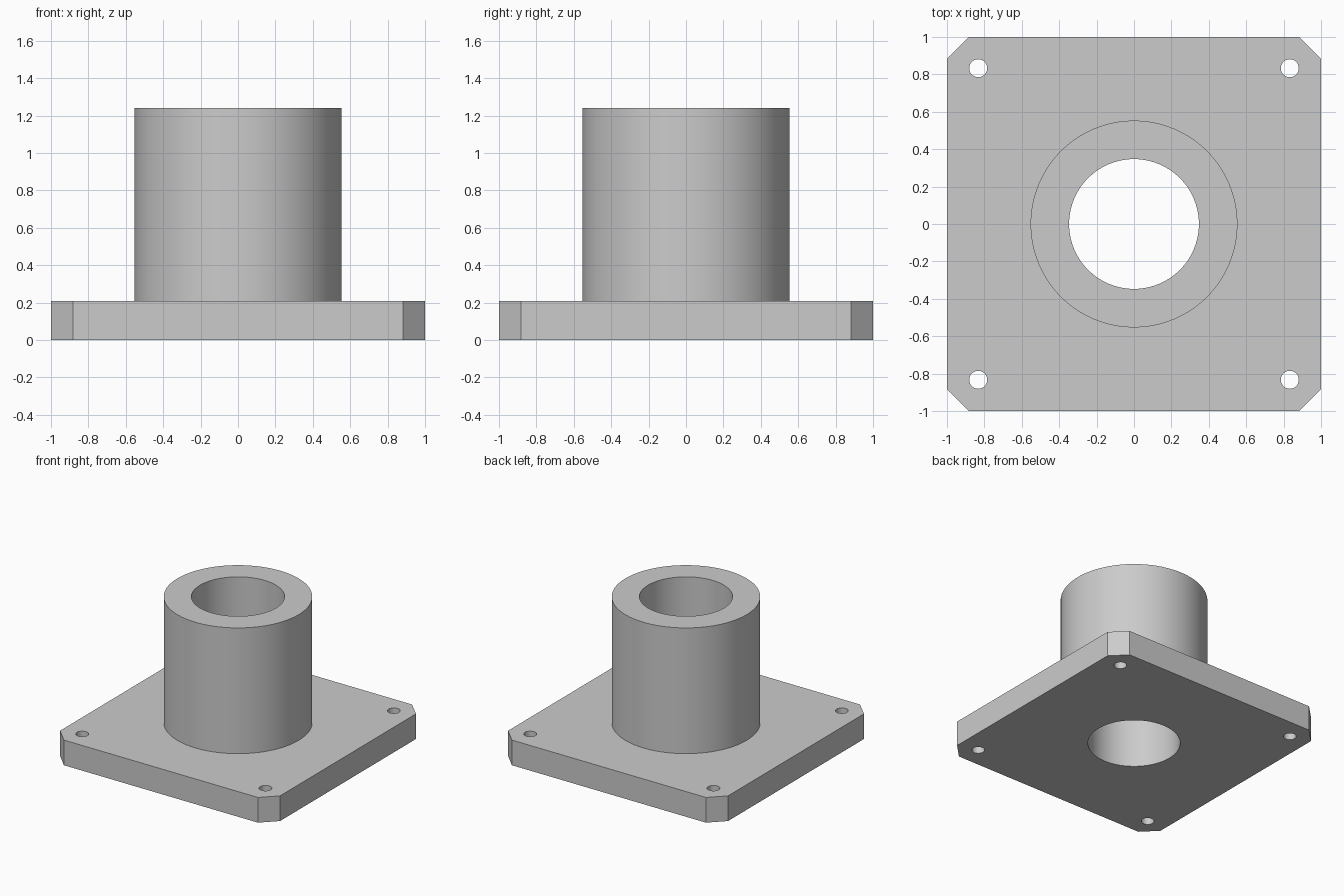
import bpy
import bmesh
import math

PLATE_H, TOTAL_H = 0.207, 1.24
CHAMFER = 0.118
OUTER_R, BORE_R = 0.553, 0.347
HOLE_R, HOLE_POS = 0.048, 0.833

cube = bpy.data.objects.get("Cube")
if cube:
    bpy.data.objects.remove(cube, do_unlink=True)

grey = bpy.data.materials.new("light_grey")
grey.use_nodes = True
colour = (0.6, 0.6, 0.6, 1)
grey.diffuse_color = colour
grey.node_tree.nodes["Principled BSDF"].inputs["Base Color"].default_value = colour


def prism(name, outline, z0, z1):
    """Extrude a flat outline between two heights."""
    bm = bmesh.new()
    base = bm.faces.new([bm.verts.new((x, y, z0)) for x, y in outline])
    top = bmesh.ops.extrude_face_region(bm, geom=[base], use_keep_orig=True)
    verts = [v for v in top["geom"] if isinstance(v, bmesh.types.BMVert)]
    bmesh.ops.translate(bm, verts=verts, vec=(0, 0, z1 - z0))
    bmesh.ops.recalc_face_normals(bm, faces=bm.faces)
    mesh = bpy.data.meshes.new(name)
    bm.to_mesh(mesh)
    bm.free()
    mesh.materials.append(grey)
    obj = bpy.data.objects.new(name, mesh)
    bpy.context.collection.objects.link(obj)
    return obj


def circle(radius, sides, cx=0, cy=0):
    step = math.tau / sides
    return [(cx + radius * math.cos(i * step), cy + radius * math.sin(i * step))
            for i in range(sides)]


# Square plate with chamfered corners
c = 1 - CHAMFER
outline = [(1, -c), (1, c), (c, 1), (-c, 1), (-1, c), (-1, -c), (-c, -1), (c, -1)]
flange = prism("flanged_sleeve", outline, 0, PLATE_H)

# Sleeve joined on top, then the bore and the four bolt holes cut through
tools = [(prism("sleeve", circle(OUTER_R, 96), PLATE_H / 2, TOTAL_H), "UNION"),
         (prism("bore_cutter", circle(BORE_R, 96), -0.1, TOTAL_H + 0.1), "DIFFERENCE")]
for sx in (-1, 1):
    for sy in (-1, 1):
        hole = circle(HOLE_R, 32, sx * HOLE_POS, sy * HOLE_POS)
        tools.append((prism("bolt_hole_cutter", hole, -0.1, PLATE_H + 0.1), "DIFFERENCE"))
for tool, operation in tools:
    tool.hide_render = True
    mod = flange.modifiers.new(tool.name, "BOOLEAN")
    mod.operation, mod.object, mod.solver = operation, tool, "EXACT"

# Bake the cuts and drop the helpers
bpy.context.view_layer.update()
depsgraph = bpy.context.evaluated_depsgraph_get()
baked = bpy.data.meshes.new_from_object(flange.evaluated_get(depsgraph))
flange.modifiers.clear()
flange.data = baked
for tool, _ in tools:
    bpy.data.objects.remove(tool, do_unlink=True)

# Smooth round walls, sharp rims
bpy.ops.object.select_all(action="DESELECT")
flange.select_set(True)
bpy.context.view_layer.objects.active = flange
bpy.ops.object.shade_smooth_by_angle(angle=math.radians(30))
